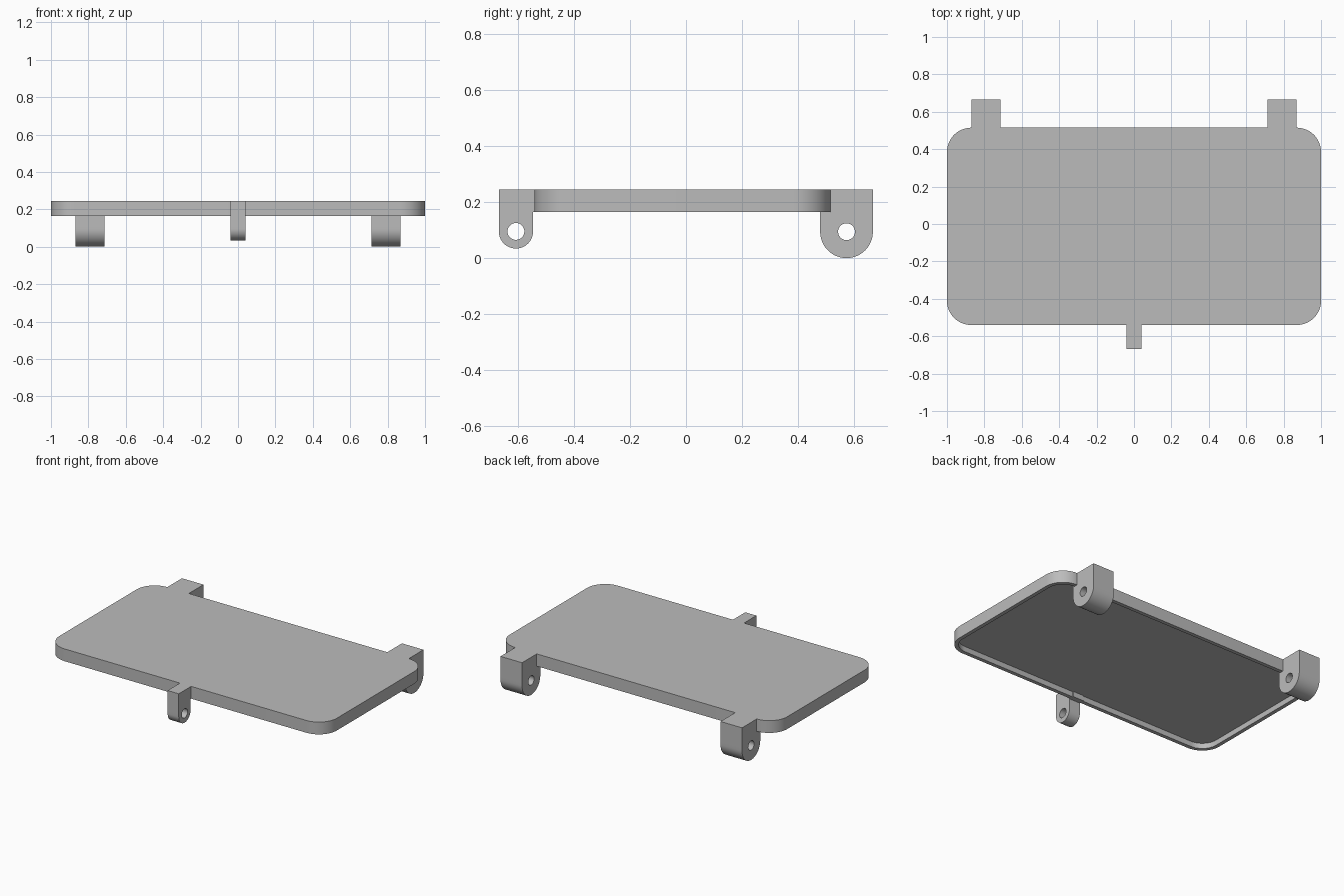
import bpy, bmesh
from math import sin, cos, pi, radians

cube = bpy.data.objects.get("Cube")
if cube:
    bpy.data.objects.remove(cube, do_unlink=True)

grey = bpy.data.materials.new("light_grey")
grey.use_nodes = True
colour = (0.5, 0.5, 0.5, 1)
grey.diffuse_color = colour
grey.node_tree.nodes["Principled BSDF"].inputs["Base Color"].default_value = colour

TOP, RIM = 0.245, 0.165


def finish(name, bm):
    """Turn a bmesh into a shaded, coloured object."""
    bmesh.ops.recalc_face_normals(bm, faces=bm.faces)
    mesh = bpy.data.meshes.new(name)
    bm.to_mesh(mesh)
    bm.free()
    obj = bpy.data.objects.new(name, mesh)
    bpy.context.collection.objects.link(obj)
    mesh.materials.append(grey)
    bpy.ops.object.select_all(action="DESELECT")
    obj.select_set(True)
    bpy.context.view_layer.objects.active = obj
    bpy.ops.object.shade_smooth_by_angle(angle=radians(30))
    return obj


def bridge(bm, a, b):
    for i in range(len(a)):
        j = (i + 1) % len(a)
        bm.faces.new((a[i], a[j], b[j], b[i]))


def rounded_ring(bm, inset, z, steps=12):
    """Rounded rectangle of the lid outline, moved inward by inset."""
    r, cx, cy, mid = 0.13, 0.87, 0.3975, -0.0125
    ring = []
    for k, (sx, sy) in enumerate([(1, 1), (-1, 1), (-1, -1), (1, -1)]):
        for i in range(steps + 1):
            a = (k + i / steps) * pi / 2
            ring.append(bm.verts.new((sx * cx + (r - inset) * cos(a),
                                      mid + sy * cy + (r - inset) * sin(a), z)))
    return ring


# Lid: a thin tray, open underneath
bm = bmesh.new()
rings = [rounded_ring(bm, inset, z) for inset, z in
         [(0, TOP), (0, RIM), (0.025, RIM), (0.025, TOP - 0.045)]]
for a, b in zip(rings, rings[1:]):
    bridge(bm, a, b)
bm.faces.new(rings[0])
bm.faces.new(rings[-1])
finish("lid", bm)


def lug(name, x0, x1, yc, zc, r, hole, steps=24):
    """Tab with a flat top, round bottom and a hole running along x."""
    bm = bmesh.new()
    sides = []
    for x in (x0, x1):
        def vert(y, z):
            return bm.verts.new((x, y, z))
        angles = [pi + pi * i / steps for i in range(steps + 1)]
        arc = [vert(yc + r * cos(a), zc + r * sin(a)) for a in angles]
        # The upper outline carries one point for each upper hole point
        top = [vert(yc + r * cos(pi * i / steps) / max(abs(cos(pi * i / steps)), sin(pi * i / steps)),
                    TOP if steps / 4 <= i <= steps * 3 / 4 else
                    zc + (TOP - zc) * sin(pi * i / steps) / abs(cos(pi * i / steps)))
               for i in range(1, steps)]
        outer = arc + top
        inner = [vert(yc + hole * cos(pi + pi * i / steps),
                      zc + hole * sin(pi + pi * i / steps)) for i in range(2 * steps)]
        bridge(bm, outer, inner)
        sides.append((outer, inner))
    bridge(bm, sides[0][0], sides[1][0])
    bridge(bm, sides[0][1], sides[1][1])
    return finish(name, bm)


# Hinge lugs at the back, latch lug at the front
for side, s in (("left", 1), ("right", -1)):
    lug("hinge_lug_" + side, s * 0.715, s * 0.87, 0.572, 0.094, 0.094, 0.03)
lug("latch_lug", -0.04, 0.04, -0.606, 0.095, 0.061, 0.03)

# Small root joining the latch lug to the lid wall
bm = bmesh.new()
bmesh.ops.create_cube(bm, size=1)
for v in bm.verts:
    v.co.x *= 0.08
    v.co.y = -0.528 + v.co.y * 0.036
    v.co.z = (TOP + RIM) / 2 + v.co.z * (TOP - RIM)
finish("latch_root", bm)
